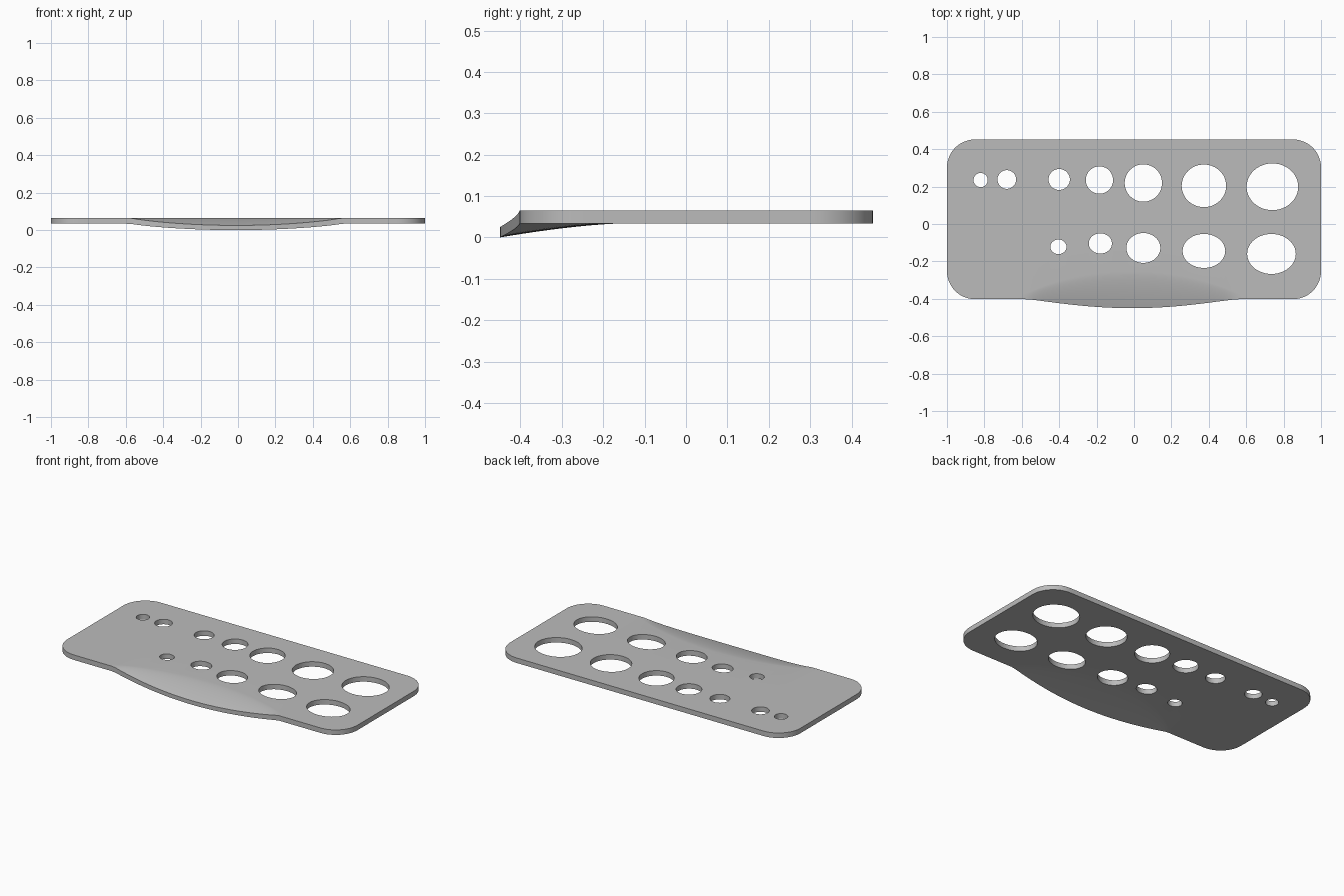
import bpy, bmesh, math

cube = bpy.data.objects.get("Cube")
if cube:
    bpy.data.objects.remove(cube, do_unlink=True)

TOP, BOTTOM = 0.065, 0.034
FRONT, BACK, RADIUS = -0.402, 0.452, 0.15

grey = bpy.data.materials.new("plain grey")
grey.use_nodes = True
colour = (0.5, 0.5, 0.5, 1)
grey.diffuse_color = colour
grey.node_tree.nodes["Principled BSDF"].inputs["Base Color"].default_value = colour


def lip(x):
    """Lip strength: 1 in the middle, 0 beyond its ends."""
    u = (x + 0.01) / 0.565
    return max(0.0, 1 - u * u)


def inset(x):
    """How far the rounded corners pull the long edges in."""
    d = max(0.0, abs(x) - (1 - RADIUS))
    return RADIUS - math.sqrt(max(0.0, RADIUS ** 2 - d * d))


def section(x):
    """Closed outline across the plate at one x, with the dipped front lip."""
    s = lip(x)
    front = FRONT + inset(x) - 0.048 * s ** 1.25
    back = BACK - inset(x)
    drop = s ** 0.85

    def surface(z, reach, depth):
        bend = front + 0.03 + reach * s
        pts = []
        for i in range(13):
            t = 1 - i / 12
            pts.append((x, front + (bend - front) * (1 - t), z - depth * drop * t ** 1.5))
        for i in range(1, 4):
            pts.append((x, bend + (back - bend) * i / 3, z))
        return pts

    return surface(TOP, 0.165, 0.040) + surface(BOTTOM, 0.27, 0.034)[::-1]


# Plate lofted along x, with closely spaced sections at the corners
corner = [1 - RADIUS + RADIUS * math.sin(math.pi / 2 * i / 12) for i in range(13)]
middle = [-0.85 + 1.7 * i / 60 for i in range(1, 60)]
columns = [-x for x in reversed(corner)] + middle + corner

bm = bmesh.new()
rings = [[bm.verts.new(p) for p in section(x)] for x in columns]
for a, b in zip(rings, rings[1:]):
    for i in range(len(a)):
        j = (i + 1) % len(a)
        bm.faces.new((a[i], a[j], b[j], b[i]))
bm.faces.new(rings[0])
bm.faces.new(rings[-1][::-1])
bmesh.ops.recalc_face_normals(bm, faces=bm.faces[:])
mesh = bpy.data.meshes.new("plate")
bm.to_mesh(mesh)
bm.free()
plate = bpy.data.objects.new("plate", mesh)
bpy.context.collection.objects.link(plate)
mesh.materials.append(grey)

# Oval holes: x, y, half width, half depth
holes = [
    (-0.82, 0.235, 0.038, 0.038), (-0.68, 0.238, 0.050, 0.050),
    (-0.40, 0.238, 0.057, 0.056), (-0.185, 0.235, 0.073, 0.073),
    (0.05, 0.219, 0.100, 0.100), (0.374, 0.204, 0.119, 0.114),
    (0.74, 0.199, 0.138, 0.125),
    (-0.404, -0.122, 0.043, 0.039), (-0.18, -0.104, 0.062, 0.054),
    (0.05, -0.128, 0.091, 0.080), (0.374, -0.144, 0.114, 0.091),
    (0.735, -0.16, 0.130, 0.107),
]
bm = bmesh.new()
for x, y, rx, ry in holes:
    made = bmesh.ops.create_cone(bm, cap_ends=True, segments=48, radius1=1, radius2=1, depth=0.4)
    bmesh.ops.scale(bm, vec=(rx, ry, 1), verts=made["verts"])
    bmesh.ops.translate(bm, vec=(x, y, 0.05), verts=made["verts"])
cut_mesh = bpy.data.meshes.new("hole_cutter")
bm.to_mesh(cut_mesh)
bm.free()
cut_mesh.materials.append(grey)
cutter = bpy.data.objects.new("hole_cutter", cut_mesh)
bpy.context.collection.objects.link(cutter)

# Cut the holes, then discard the cutter
mod = plate.modifiers.new("holes", "BOOLEAN")
mod.operation = "DIFFERENCE"
mod.solver = "EXACT"
mod.object = cutter
bpy.ops.object.select_all(action="DESELECT")
plate.select_set(True)
bpy.context.view_layer.objects.active = plate
bpy.ops.object.modifier_apply(modifier=mod.name)
bpy.data.objects.remove(cutter, do_unlink=True)
bpy.ops.object.shade_smooth_by_angle(angle=math.radians(30))
